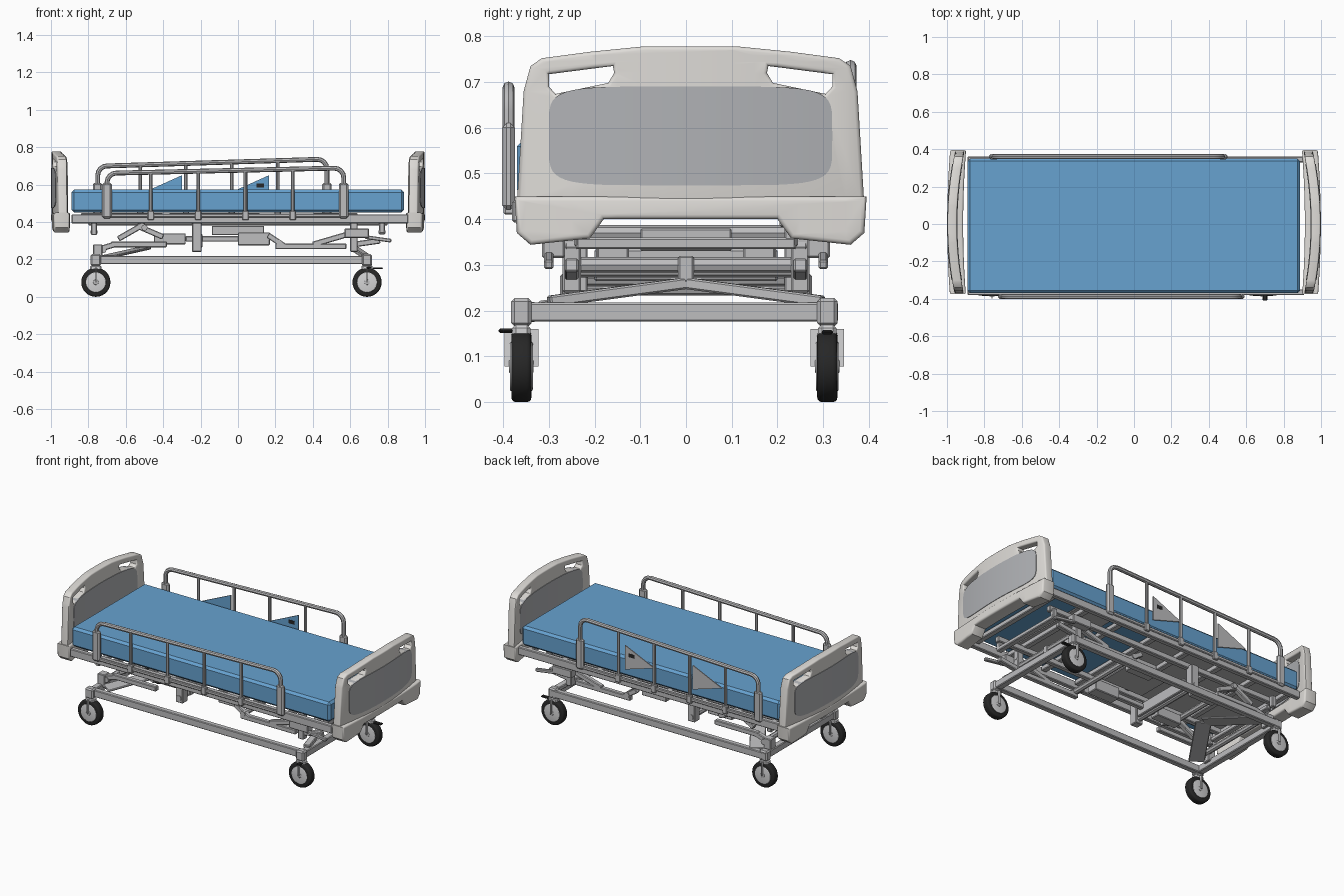
import bpy, bmesh, math
from mathutils import Vector, Matrix

if "Cube" in bpy.data.objects:
    bpy.data.objects.remove(bpy.data.objects["Cube"], do_unlink=True)


def material(name, r, g, b):
    m = bpy.data.materials.new(name)
    m.use_nodes = True
    m.diffuse_color = (r, g, b, 1)
    m.node_tree.nodes["Principled BSDF"].inputs["Base Color"].default_value = (r, g, b, 1)
    return m


shell = material("warm light grey", .74, .72, .69)
inset = material("panel grey", .44, .45, .47)
steel = material("frame grey", .51, .51, .52)
blue = material("mattress blue", .135, .36, .63)
rubber = material("tyre black", .02, .02, .02)
hub_grey = material("hub grey", .66, .66, .67)


def add(name, mesh, *mats, smooth=True):
    obj = bpy.data.objects.new(name, mesh)
    bpy.context.collection.objects.link(obj)
    for m in mats:
        mesh.materials.append(m)
    if smooth:
        bpy.ops.object.select_all(action="DESELECT")
        obj.select_set(True)
        bpy.context.view_layer.objects.active = obj
        bpy.ops.object.shade_smooth_by_angle(angle=math.radians(35))
    return obj


def add_bmesh(name, bm, *mats, smooth=True):
    mesh = bpy.data.meshes.new(name)
    bm.to_mesh(mesh)
    bm.free()
    return add(name, mesh, *mats, smooth=smooth)


def beam(name, a, b, width, height, mat=steel, bevel=.004):
    """Box running from point a to point b."""
    a, b = Vector(a), Vector(b)
    d = b - a
    bm = bmesh.new()
    bmesh.ops.create_cube(bm, size=1)
    bmesh.ops.scale(bm, vec=(d.length, width, height), verts=bm.verts)
    if bevel:
        bmesh.ops.bevel(bm, geom=bm.edges[:], offset=bevel, segments=1, affect="EDGES")
    turn = d.to_track_quat("X", "Z").to_matrix().to_4x4()
    bm.transform(Matrix.Translation((a + b) / 2) @ turn)
    return add_bmesh(name, bm, mat, smooth=False)


def crossbar(name, x, z, half, width, height, mat=steel, middle=0):
    return beam(name, (x, middle - half, z), (x, middle + half, z), width, height, mat)


def lengthwise(name, x0, x1, y, z, width, height, mat=steel, bevel=.004):
    return beam(name, (x0, y, z), (x1, y, z), width, height, mat, bevel)


def upright(name, x, y, z0, z1, width, height, mat=steel, bevel=.004):
    return beam(name, (x, y, z0), (x, y, z1), width, height, mat, bevel)


def curve_mesh(name, loops, closed=False, **settings):
    """Turn poly splines into a mesh."""
    cu = bpy.data.curves.new(name, "CURVE")
    for key, value in settings.items():
        setattr(cu, key, value)
    for pts in loops:
        sp = cu.splines.new("POLY")
        sp.points.add(len(pts) - 1)
        for p, co in zip(sp.points, pts):
            p.co = (*Vector(co).to_3d(), 1)
        sp.use_cyclic_u = closed
    tmp = bpy.data.objects.new(name, cu)
    bpy.context.collection.objects.link(tmp)
    deps = bpy.context.evaluated_depsgraph_get()
    mesh = bpy.data.meshes.new_from_object(tmp.evaluated_get(deps))
    bpy.data.objects.remove(tmp)
    mesh.name = name
    return mesh


def tube(name, pts, radius):
    mesh = curve_mesh(name, [pts], dimensions="3D", bevel_depth=radius,
                      bevel_resolution=2, use_fill_caps=True)
    return add(name, mesh, steel)


def bowed_plate(name, loops, side, centre, bow, thick, mat, bevel=.0):
    """Outline in the y-z plane, sliced and bowed along y."""
    mesh = curve_mesh(name, loops, closed=True, dimensions="2D", fill_mode="BOTH",
                      extrude=thick / 2 - bevel, bevel_depth=bevel,
                      bevel_resolution=2, offset=-bevel)
    bm = bmesh.new()
    bm.from_mesh(mesh)
    bmesh.ops.remove_doubles(bm, verts=bm.verts, dist=.0001)
    for i in range(-7, 8):
        bmesh.ops.bisect_plane(bm, geom=bm.verts[:] + bm.edges[:] + bm.faces[:],
                               plane_co=(i * .05, 0, 0), plane_no=(1, 0, 0))
    for v in bm.verts:
        y, z, x = v.co
        v.co = (side * (centre - bow * y * y) + x, y, z)
    return add_bmesh(name, bm, mat)


def cylinder(name, centre, radius, depth, mat, bevel):
    """Disc with its axle along y."""
    bm = bmesh.new()
    bmesh.ops.create_cone(bm, cap_ends=True, segments=28, radius1=radius,
                          radius2=radius, depth=depth)
    rims = [e for e in bm.edges if abs(e.verts[0].co.z - e.verts[1].co.z) < .001]
    bmesh.ops.bevel(bm, geom=rims, offset=bevel, segments=3, affect="EDGES", profile=.5)
    bm.transform(Matrix.Translation(centre) @ Matrix.Rotation(math.pi / 2, 4, "X"))
    return add_bmesh(name, bm, mat)


# Head and foot boards: bowed shell, two grip holes, inset panel, bumper
middle = .01


def reflect(points):
    return [(2 * middle - y, z) for y, z in points]


half_board = [(.39, .43), (.375, .68), (.36, .735), (.335, .752), (.23, .766), (.11, .778)]
half_bumper = [(.2, .4), (.23, .358), (.36, .344), (.39, .37), (.395, .45)]
board = half_board + reflect(half_board)[::-1]
bumper = half_bumper + reflect(half_bumper)[::-1]
grip = [(.32, .717), (.18, .735), (.177, .72), (.19, .698), (.305, .674), (.32, .69)]


def squircle(u, half):
    return half * math.copysign(abs(u) ** .35, u)


panel = []
for i in range(48):
    t = math.tau * i / 48
    panel.append((middle + squircle(math.cos(t), .31), .582 + squircle(math.sin(t), .108)))

for side, label in ((-1, "headboard"), (1, "footboard")):
    bowed_plate(label + "_shell", [board, grip, reflect(grip)], side, .972, .27, .05, shell, .008)
    bowed_plate(label + "_inset", [panel], side, .972, .27, .056, inset)
    bowed_plate(label + "_bumper", [bumper], side, .956, .1, .085, shell, .01)
    crossbar(label + "_bracket", side * .77, .347, .24, .035, .025)

# Mattress with softened edges
lengthwise("mattress", -.89, .888, -.01, .512, .72, .122, blue, .014)

# Deck frame and panels under the mattress
for s, label in ((-1, "right"), (1, "left")):
    lengthwise(label + "_deck_rail", -.89, .91, s * .355 - .01, .417, .03, .048)
    lengthwise(label + "_deck_inner_rail", -.8, .8, s * .22, .4, .03, .035)
for i in range(8):
    crossbar("deck_slat", -.84 + i * .24, .425, .345, .035, .03)
for x0, x1 in ((-.84, -.4), (-.37, .12), (.4, .64)):
    lengthwise("deck_panel", x0, x1, 0, .442, .62, .01)


# Side guard rails: rounded top tube, sleeves at the ends, slim posts
def guard_rail(label, y, x0, x1, z0, z1):
    top = [(x0, y, .54)]
    for x, z, start in ((x0 + .05, z0, math.pi), (x1 - .05, z1, math.pi / 2)):
        for i in range(5):
            t = start - math.pi / 8 * i
            top.append((x + .05 * math.cos(t), y, z - .05 + .05 * math.sin(t)))
    top.append((x1, y, .54))
    tube(label + "_guard_top", top, .013)
    for x in (x0, x1):
        upright(label + "_guard_sleeve", x, y, .42, .61, .028, .052, steel, .01)
    for i in range(1, 5):
        f = i / 5 - .015
        x = x0 + (x1 - x0) * f
        tube(label + "_guard_post", [(x, y, .42), (x, y, z0 + (z1 - z0) * f)], .0095)
        upright(label + "_post_foot", x, y, .41, .46, .022, .034)
    lengthwise(label + "_guard_lower_bar", x0, x1, y, .435, .014, .02)


guard_rail("right", -.388, -.7, .565, .662, .688)
guard_rail("left", .36, -.75, .475, .7, .735)

# Triangular guard plates, blue on the mattress side and grey outside
for x in (-.3, .165):
    bm = bmesh.new()
    corners = ((x - .2, .56), (x, .65), (x, .5))
    face = bm.faces.new([bm.verts.new((u, .357, z)) for u, z in corners])
    new = bmesh.ops.extrude_face_region(bm, geom=[face])["geom"]
    bmesh.ops.translate(bm, vec=(0, .006, 0), verts=[v for v in new if isinstance(v, bmesh.types.BMVert)])
    bmesh.ops.recalc_face_normals(bm, faces=bm.faces)
    for f in bm.faces:
        f.material_index = 1 if f.normal.y < -.5 else 0
    add_bmesh("guard_plate", bm, steel, blue, smooth=False)
lengthwise("guard_plate_catch", .1, .14, .36, .595, .009, .022, rubber, 0)

# Wheeled base
for y in (-.345, .315):
    lengthwise("base_side_bar", -.78, .7, y, .197, .035, .044)
for x in (-.76, .69):
    crossbar("base_end_bar", x, .197, .33, .04, .042, middle=-.015)
    for y in (-.36, .309):
        upright("caster_post", x, y, .165, .228, .045, .055, steel, .008)
        upright("caster_fork_crown", x, y, .14, .17, .04, .06, hub_grey, .008)
        cylinder("caster_tyre", (x, y, .078), .078, .044, rubber, .01)
        cylinder("caster_hub", (x, y, .078), .054, .05, hub_grey, .004)
        cylinder("caster_axle_cap", (x, y, .078), .014, .054, steel, .002)
        for s in (-1, 1):
            upright("caster_fork_arm", x, y + s * .024, .078, .16, .026, .006, hub_grey, 0)
crossbar("right_brake_pedal", .7, .156, .02, .025, .01, rubber, -.39)
lengthwise("left_brake_pedal", .72, .775, .309, .153, .025, .01, rubber)

# Lifting linkage, mirrored left and right: start x z, end x z, y, thickness
linkage = [
    ("head_pivot", -.75, .2, -.75, .28, .25, .05),
    ("head_lift_arm", -.76, .25, -.66, .28, .25, .03),
    ("head_lower_link", -.68, .28, -.38, .28, .25, .03),
    ("head_cross_link", -.64, .31, -.5, .39, .24, .03),
    ("head_upper_link", -.54, .38, -.4, .32, .24, .03),
    ("head_bracket", -.77, .33, -.77, .4, .27, .03),
    ("actuator_motor", -.45, .31, -.28, .31, .16, .06),
    ("actuator_rod", -.28, .31, .01, .31, .16, .03),
    ("centre_hanger", -.22, .24, -.22, .4, .24, .05),
    ("foot_motor", .0, .31, .17, .31, .16, .07),
    ("foot_link", .16, .33, .25, .27, .25, .03),
    ("foot_lower_bar", .2, .27, .58, .27, .25, .03),
    ("foot_lift_arm", .4, .28, .64, .35, .25, .03),
    ("foot_hanger", .62, .24, .62, .4, .25, .04),
    ("foot_bracket", .57, .34, .7, .34, .29, .05),
    ("foot_bracket_link", .62, .28, .76, .3, .25, .03),
    ("foot_release_lever", .68, .32, .82, .3, .3, .02),
    ("foot_deck_hanger", .77, .34, .77, .4, .23, .03),
]
for s, label in ((-1, "right_"), (1, "left_")):
    for name, x0, z0, x1, z1, y, thick in linkage:
        beam(label + name, (x0, s * y, z0), (x1, s * y, z1), thick, thick)
    beam(label + "foot_brace", (.68, s * .3, .22), (.62, 0, .26), .04, .025)
    beam(label + "head_brace", (-.7, s * .3, .215), (-.5, 0, .26), .09, .012)
for x, z in ((-.72, .25), (-.5, .37), (-.22, .27), (.22, .29), (.62, .3)):
    tube("linkage_cross_tube", [(x, -.27, z), (x, .27, z)], .017)
lengthwise("control_box", -.14, .14, 0, .355, .2, .05)
crossbar("centre_plate", -.2, .3, .2, .02, .07)
upright("centre_column", .62, 0, .25, .32, .035, .04)
